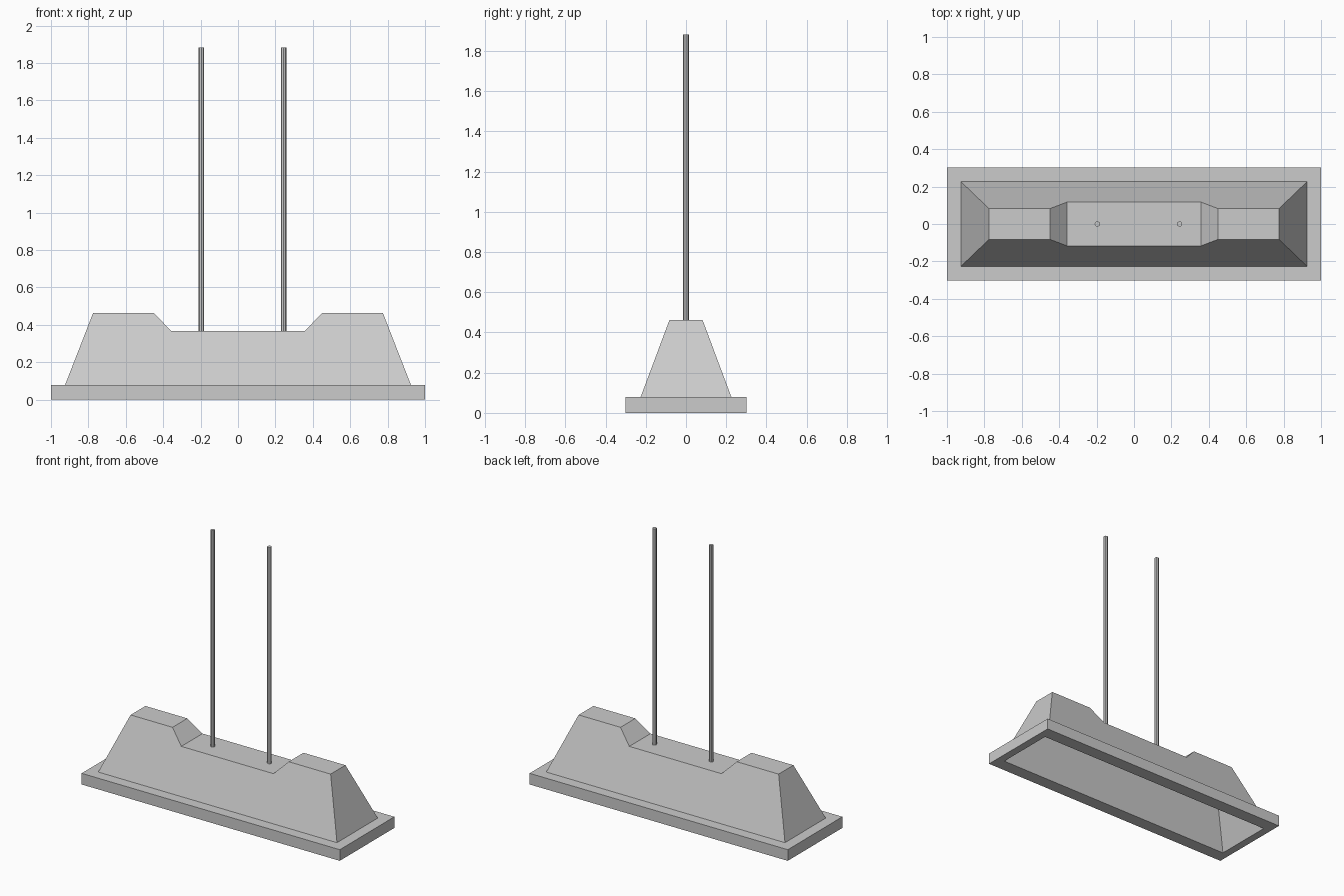
import bpy, bmesh

if "Cube" in bpy.data.objects:
    bpy.data.objects.remove(bpy.data.objects["Cube"])


def ring(bm, hx, hy, z):
    return [bm.verts.new((sx * hx, sy * hy, z))
            for sx, sy in ((-1, -1), (1, -1), (1, 1), (-1, 1))]


def bridge(bm, a, b):
    for i in range(4):
        j = (i + 1) % 4
        bm.faces.new((a[i], a[j], b[j], b[i]))


def saddle(bm, foot, y_foot, z_foot, y_top, half_profile, flip=False):
    """Tapered barrier: mirrored side profile whose width narrows with height."""
    half = [p for p in half_profile]
    pts = [(-x, z) for x, z in half] + half[::-1]
    z_max = max(z for x, z in half)
    rows = []
    for side, corners in ((-1, (foot[0], foot[1])), (1, (foot[3], foot[2]))):
        row = [corners[0]]
        for x, z in pts:
            t = (z - z_foot) / (z_max - z_foot)
            row.append(bm.verts.new((x, side * (y_foot + (y_top - y_foot) * t), z)))
        row.append(corners[1])
        rows.append(row)
    front, back = rows
    faces = [bm.faces.new(front), bm.faces.new(back[::-1])]
    for i in range(len(front) - 1):
        faces.append(bm.faces.new((front[i], front[i + 1], back[i + 1], back[i])))
    return faces


def finish(bm, name):
    bmesh.ops.recalc_face_normals(bm, faces=bm.faces)
    mesh = bpy.data.meshes.new(name)
    bm.to_mesh(mesh)
    bm.free()
    obj = bpy.data.objects.new(name, mesh)
    bpy.context.collection.objects.link(obj)
    return obj


# Hollow barrier: stepped base plate, tapered body with a dip, open underside
bm = bmesh.new()
inner = ring(bm, 0.945, 0.21, 0)
outer = ring(bm, 1.0, 0.302, 0)
upper = ring(bm, 1.0, 0.302, 0.078)
foot = ring(bm, 0.925, 0.226, 0.078)
for a, b in ((inner, outer), (outer, upper), (upper, foot)):
    bridge(bm, a, b)
saddle(bm, foot, 0.226, 0.078, 0.082,
       [(0.775, 0.463), (0.45, 0.463), (0.357, 0.368)])
saddle(bm, inner, 0.21, 0, 0.07,
       [(0.762, 0.448), (0.456, 0.448), (0.363, 0.353)])
finish(bm, "barrier_base")

# Two thin upright rods
for name, x in (("left_rod", -0.196), ("right_rod", 0.244)):
    bpy.ops.mesh.primitive_cylinder_add(vertices=8, radius=0.0145, depth=1.52,
                                        location=(x, 0, 1.123))
    bpy.context.object.name = name
